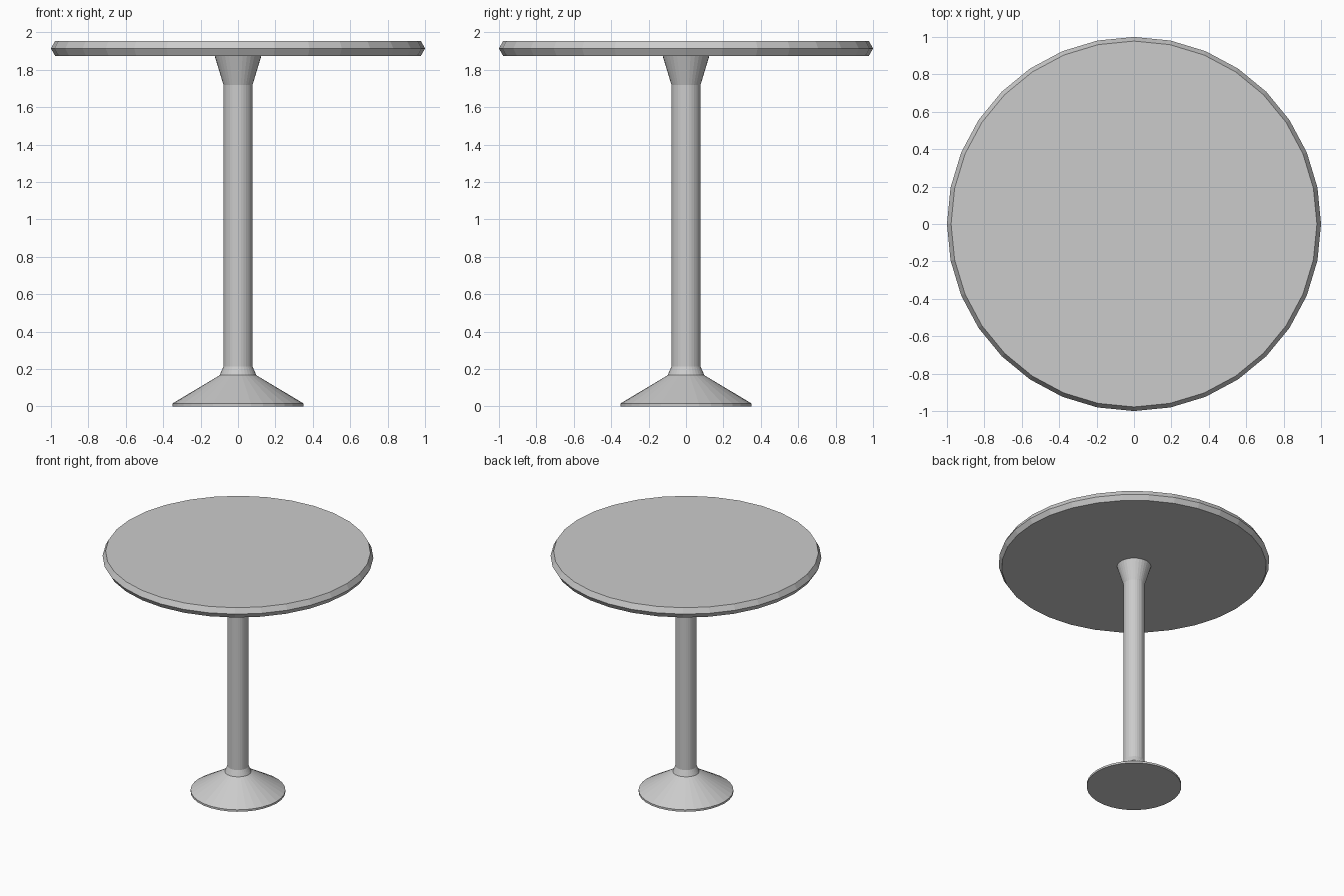
import bpy, bmesh
from math import sin, cos, tau

if "Cube" in bpy.data.objects:
    bpy.data.objects.remove(bpy.data.objects["Cube"])

SIDES = 32


def lathe(name, profile, cap_bottom=False, cap_top=False):
    """Revolve (radius, z) points, listed bottom to top, around the z axis."""
    bm = bmesh.new()
    rings = [[bm.verts.new((r * cos(tau * i / SIDES), r * sin(tau * i / SIDES), z))
              for i in range(SIDES)] for r, z in profile]
    for low, high in zip(rings, rings[1:]):
        for i in range(SIDES):
            j = (i + 1) % SIDES
            bm.faces.new((low[i], low[j], high[j], high[i]))
    if cap_bottom:
        bm.faces.new(rings[0][::-1])
    if cap_top:
        bm.faces.new(rings[-1])
    mesh = bpy.data.meshes.new(name)
    bm.to_mesh(mesh)
    bm.free()
    obj = bpy.data.objects.new(name, mesh)
    bpy.context.collection.objects.link(obj)
    return obj


# Conical foot with a thin rim
lathe("base", [(0.35, 0), (0.35, 0.016), (0.098, 0.167)], cap_bottom=True)

# Column with a small collar below and a flared support above
lathe("column", [(0.098, 0.167), (0.078, 0.213), (0.078, 1.72), (0.125, 1.875)])

# Round top with a pointed, bevelled edge
lathe("tabletop", [(0.978, 1.875), (1.0, 1.913), (0.978, 1.955)],
      cap_bottom=True, cap_top=True)
